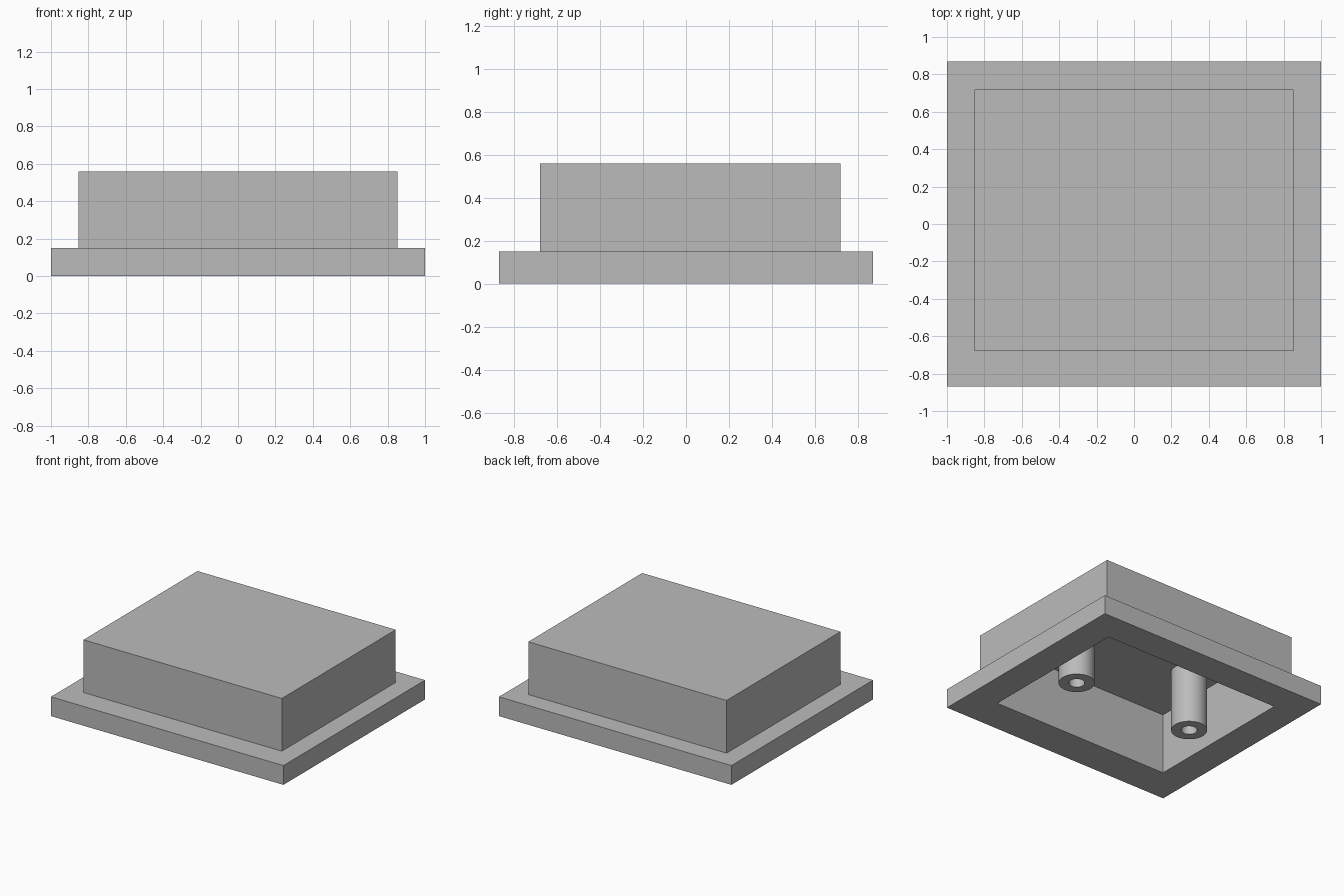
import bpy
import bmesh
from math import radians, cos, sin, tau

cube = bpy.data.objects.get("Cube")
if cube:
    bpy.data.objects.remove(cube, do_unlink=True)

# Single grey material
grey = bpy.data.materials.new("plain grey")
grey.use_nodes = True
colour = (0.5, 0.5, 0.5, 1)
grey.diffuse_color = colour
grey.node_tree.nodes["Principled BSDF"].inputs["Base Color"].default_value = colour


def loft(name, rings, cap_ends=False, closed=False):
    """Skin a sequence of matching point rings into one mesh object."""
    bm = bmesh.new()
    loops = [[bm.verts.new(p) for p in ring] for ring in rings]
    pairs = list(zip(loops, loops[1:]))
    if closed:
        pairs.append((loops[-1], loops[0]))
    for a, b in pairs:
        n = len(a)
        for i in range(n):
            j = (i + 1) % n
            bm.faces.new((a[i], a[j], b[j], b[i]))
    if cap_ends:
        bm.faces.new(loops[0])
        bm.faces.new(loops[-1])
    bmesh.ops.recalc_face_normals(bm, faces=bm.faces)
    mesh = bpy.data.meshes.new(name)
    bm.to_mesh(mesh)
    bm.free()
    mesh.materials.append(grey)
    obj = bpy.data.objects.new(name, mesh)
    bpy.context.collection.objects.link(obj)
    return obj


def rectangle(half_x, front, back, z):
    return [(-half_x, front, z), (half_x, front, z), (half_x, back, z), (-half_x, back, z)]


def circle(x, y, z, radius, sides=48):
    return [(x + radius * cos(tau * i / sides), y + radius * sin(tau * i / sides), z)
            for i in range(sides)]


# Hollow housing: cavity ceiling, cavity walls, rim, flange, upper box, roof
FLANGE_TOP, ROOF, WALL = 0.15, 0.56, 0.087
BOX_X, BOX_FRONT, BOX_BACK = 0.853, -0.68, 0.72
inner = (BOX_X - WALL, BOX_FRONT + WALL, BOX_BACK - WALL)
outer = (BOX_X, BOX_FRONT, BOX_BACK)
flange = (1.0, -0.87, 0.87)
loft("housing", [
    rectangle(*inner, ROOF - WALL),
    rectangle(*inner, 0),
    rectangle(*flange, 0),
    rectangle(*flange, FLANGE_TOP),
    rectangle(*outer, FLANGE_TOP),
    rectangle(*outer, ROOF),
], cap_ends=True)

# Two hollow mounting posts hanging from the cavity ceiling
for side, x in (("right", -0.52), ("left", 0.52)):
    top, y = ROOF - WALL, -0.012
    post = loft(side + "_mounting_post", [
        circle(x, y, 0, 0.128), circle(x, y, top, 0.128),
        circle(x, y, top, 0.057), circle(x, y, 0, 0.057),
    ], closed=True)
    bpy.ops.object.select_all(action="DESELECT")
    post.select_set(True)
    bpy.context.view_layer.objects.active = post
    bpy.ops.object.shade_smooth_by_angle(angle=radians(35))
